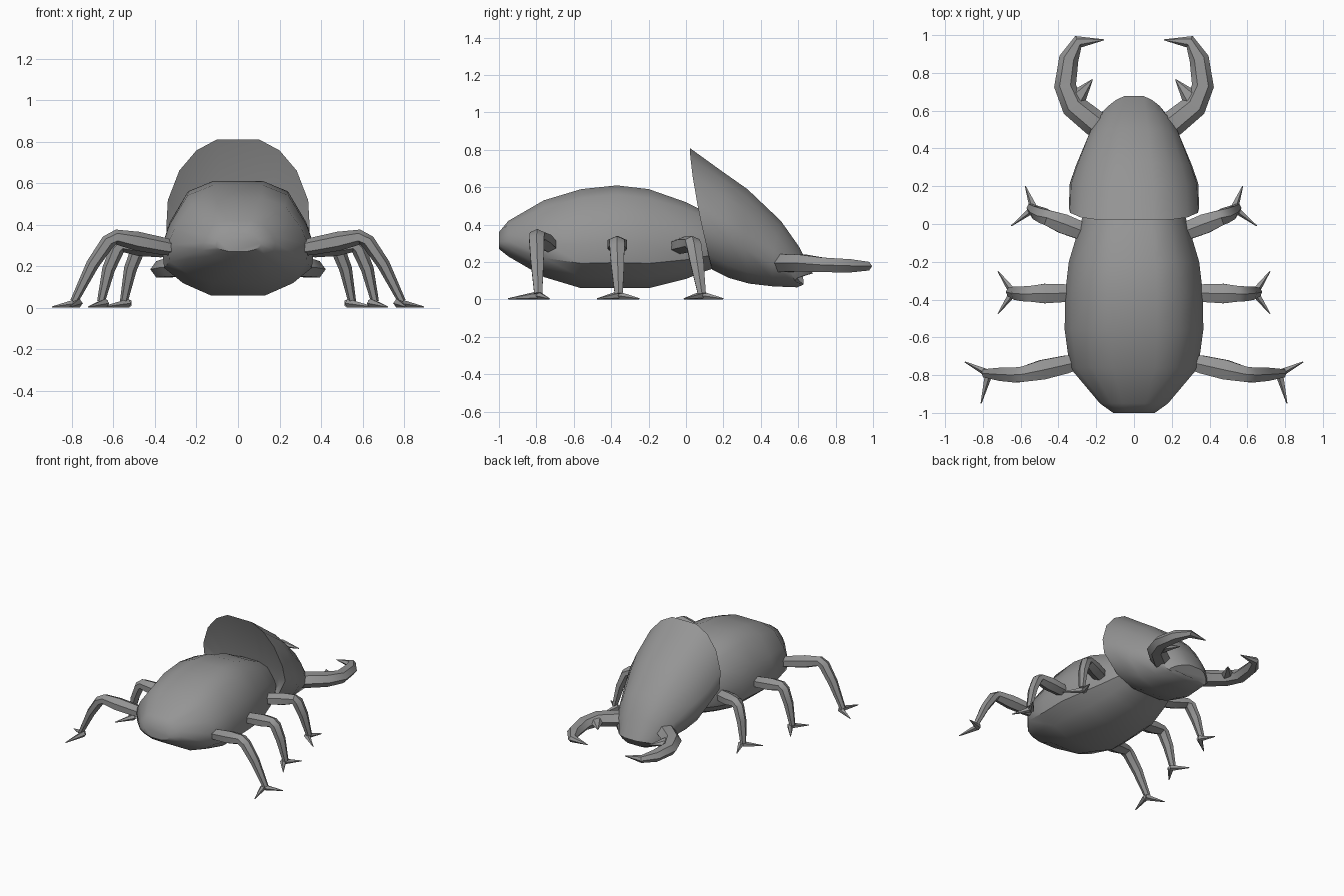
import bpy, bmesh, math
from mathutils import Vector

cube = bpy.data.objects.get("Cube")
if cube:
    bpy.data.objects.remove(cube, do_unlink=True)

GREY = (0.3, 0.3, 0.3, 1)
shell_grey = bpy.data.materials.new("shell grey")
shell_grey.use_nodes = True
shell_grey.diffuse_color = GREY
shell_grey.node_tree.nodes["Principled BSDF"].inputs["Base Color"].default_value = GREY


def loft(name, chains, mirror=False, angle=35):
    """Skin each chain of equal-sized rings and cap both ends."""
    bm = bmesh.new()
    for rings in chains:
        loops = [[bm.verts.new(p) for p in ring] for ring in rings]
        n = len(loops[0])
        for a, b in zip(loops, loops[1:]):
            for i in range(n):
                j = (i + 1) % n
                bm.faces.new((a[i], a[j], b[j], b[i]))
        bm.faces.new(loops[0])
        bm.faces.new(loops[-1])
    bmesh.ops.recalc_face_normals(bm, faces=bm.faces)
    mesh = bpy.data.meshes.new(name)
    bm.to_mesh(mesh)
    bm.free()
    mesh.materials.append(shell_grey)
    obj = bpy.data.objects.new(name, mesh)
    bpy.context.collection.objects.link(obj)
    bpy.ops.object.select_all(action="DESELECT")
    obj.select_set(True)
    bpy.context.view_layer.objects.active = obj
    bpy.ops.object.shade_smooth_by_angle(angle=math.radians(angle))
    if mirror:
        obj.modifiers.new("Mirror", "MIRROR")


def shell_ring(section, top_y, top_z, low_y, low_z, half_width, bow=0):
    """Symmetric ring; section holds (width fraction, fraction of the way down).
    Bow sweeps the flanks back from the middle."""
    half = [Vector((half_width * s,
                    top_y + (low_y - top_y) * t ** 1.4 - bow * s * s,
                    top_z + (low_z - top_z) * t)) for s, t in section]
    return half + [Vector((-p.x, p.y, p.z)) for p in reversed(half)]


def tube(path, ref, sides=6, flat=1.0):
    """Rings along a path of (x, y, z, radius); flat scales them along ref."""
    pts = [Vector(p[:3]) for p in path]
    rings = []
    for i, p in enumerate(pts):
        along = (pts[min(i + 1, len(pts) - 1)] - pts[max(i - 1, 0)]).normalized()
        side = along.cross(Vector(ref)).normalized()
        up = side.cross(along)
        r = path[i][3]
        rings.append([p + side * r * math.cos(a) + up * r * flat * math.sin(a)
                      for a in (math.tau * k / sides for k in range(sides))])
    return rings


# Abdomen: plump barrel with a flat back and a creased belly
ABDOMEN_SECTION = [(.33, 0), (.66, .09), (.9, .36), (1, .56), (.97, .75), (.72, .89), (.36, 1)]
abdomen_stations = [  # y, top, bottom, half width
    (-1, .36, .27, .11), (-.95, .42, .23, .18), (-.76, .53, .12, .34),
    (-.56, .59, .06, .367), (-.37, .61, .06, .365), (-.2, .59, .06, .345),
    (0, .52, .11, .285), (.1, .47, .15, .25), (.25, .4, .2, .16)]
loft("abdomen", [[shell_ring(ABDOMEN_SECTION, y, top, y, low, w)
                  for y, top, low, w in abdomen_stations]], angle=42)

# Head shield: flared hood at the neck, tapering down to the rounded snout
HOOD_SECTION = [(.3, 0), (.58, .08), (.82, .23), (.98, .45), (1, .64), (.74, .88), (.36, 1)]
hood_stations = [  # top y, top z, bottom y, bottom z, half width, bow
    (.15, .48, .18, .2, .24, 0), (.02, .81, .14, .16, .345, 0), (.2, .68, .23, .115, .34, 0),
    (.33, .59, .34, .085, .305, .02), (.51, .42, .47, .07, .245, .03),
    (.61, .28, .6, .065, .205, .045), (.685, .14, .64, .08, .165, .08)]
loft("head_shield", [[shell_ring(HOOD_SECTION, *s) for s in hood_stations]], angle=48)

# Mandibles: curved pincers with an inner tooth
UP = (0, 0, 1)
pincer = [(.15, .5, .195, .07), (.21, .535, .195, .07), (.32, .625, .195, .066), (.365, .73, .185, .058),
          (.345, .875, .18, .052), (.295, .965, .178, .034), (.16, .975, .17, .003)]
tooth = [(.31, .655, .195, .055), (.22, .765, .19, .003)]
loft("mandibles", [tube(pincer, UP, flat=.78), tube(tooth, UP, flat=.65)], mirror=True)


# Legs: swollen thigh, slim shin and a two-clawed foot
def leg(name, hip, knee, foot, claws):
    hip, knee, foot = Vector(hip), Vector(knee), Vector(foot)
    shin_bow = knee.lerp(foot, .45) + Vector((.01, 0, .005))
    thigh = [(*hip.lerp(knee, t), r) for t, r in ((0, .036), (.2, .042), (.6, .046), (.93, .036))]
    shin = [(*knee.lerp(foot, .08), .035), (*shin_bow, .031), (*foot, .019)]
    chains = [tube(thigh + shin, (0, 1, 0), flat=1.3)]
    heel = foot - Vector((.02, 0, .008))
    for x, y in claws:
        chains.append(tube([(*heel, .023), (x, y, .004, .003)], UP, sides=5))
    loft(name, chains, mirror=True)


leg("front_legs", (.23, -.055, .28), (.475, .04, .305), (.55, .085, .03),
    [(.575, .2), (.65, -.01)])
leg("middle_legs", (.32, -.365, .28), (.575, -.37, .305), (.66, -.36, .03),
    [(.72, -.25), (.72, -.475)])
leg("rear_legs", (.3, -.73, .285), (.61, -.8, .345), (.79, -.79, .03),
    [(.895, -.73), (.81, -.95)])
